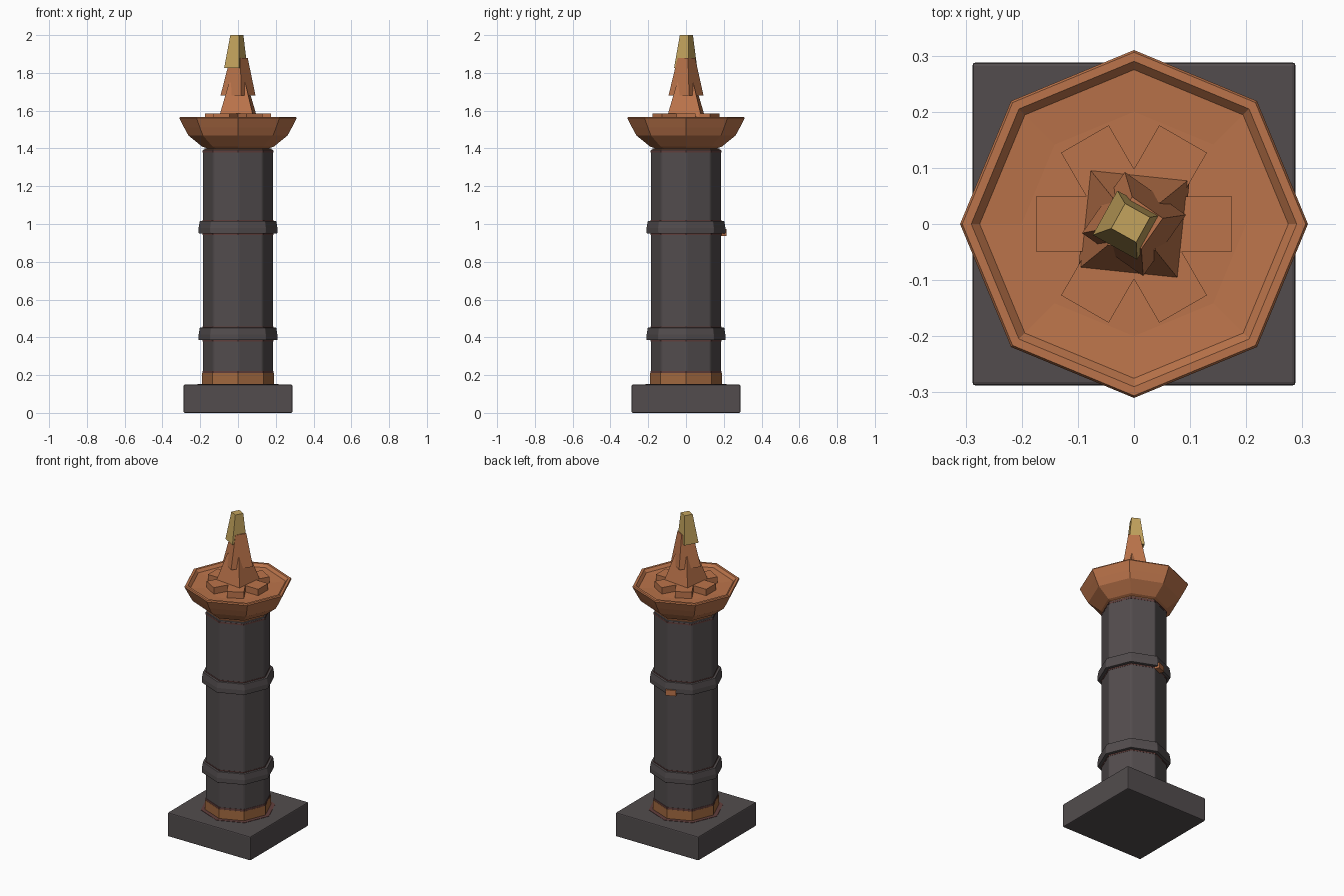
import bpy, math
from math import cos, sin, pi, radians

if "Cube" in bpy.data.objects:
    bpy.data.objects.remove(bpy.data.objects["Cube"])


def mat(name, r, g, b):
    m = bpy.data.materials.new(name)
    m.diffuse_color = (r, g, b, 1)
    m.use_nodes = True
    m.node_tree.nodes["Principled BSDF"].inputs["Base Color"].default_value = m.diffuse_color
    return m


CHARCOAL = mat("charcoal iron", 0.085, 0.073, 0.075)
COPPER = mat("copper", 0.50, 0.175, 0.07)
BRONZE = mat("bronze", 0.36, 0.14, 0.05)
RUST = mat("dark rust", 0.12, 0.05, 0.045)
GOLD = mat("gold", 0.55, 0.37, 0.11)


def lathe(name, profile, material, sides=8, turn=0.0, bevel=0.0):
    """Faceted solid from (radius, z, x shift, y shift) rings, capped at both ends."""
    verts, faces = [], []
    for p in profile:
        r, z, dx, dy = (tuple(p) + (0, 0))[:4]
        for i in range(sides):
            a = turn + 2 * pi * i / sides
            verts.append((dx + r * cos(a), dy + r * sin(a), z))
    for k in range(len(profile) - 1):
        for i in range(sides):
            j = (i + 1) % sides
            a, b = k * sides, (k + 1) * sides
            faces.append((a + i, a + j, b + j, b + i))
    faces.append(tuple(reversed(range(sides))))
    faces.append(tuple(range(len(verts) - sides, len(verts))))
    return solid(name, verts, faces, material, bevel)


def solid(name, verts, faces, material, bevel=0.0):
    me = bpy.data.meshes.new(name)
    me.from_pydata(verts, [], faces)
    me.materials.append(material)
    ob = bpy.data.objects.new(name, me)
    bpy.context.collection.objects.link(ob)
    if bevel:
        mod = ob.modifiers.new("soft edges", "BEVEL")
        mod.width = bevel
        mod.segments = 2
    return ob


def box(name, loc, size, material, turn=0.0, bevel=0.0):
    v = [(x * size[0] / 2, y * size[1] / 2, z * size[2] / 2)
         for z in (-1, 1) for x, y in ((-1, -1), (1, -1), (1, 1), (-1, 1))]
    f = [(3, 2, 1, 0), (4, 5, 6, 7)] + [(i, (i + 1) % 4, 4 + (i + 1) % 4, 4 + i) for i in range(4)]
    ob = solid(name, v, f, material, bevel)
    ob.location = loc
    ob.rotation_euler.z = turn
    return ob


# Square plinth with a faint rust stain round the column foot
box("plinth", (0, 0, 0.075), (0.576, 0.576, 0.15), CHARCOAL, bevel=0.006)
lathe("foot_stain", [(0.215, 0.149), (0.215, 0.152)], RUST)

# Octagonal column: bronze foot, rust line, iron shaft, copper cap
lathe("column_foot", [(0.190, 0.15), (0.190, 0.21)], BRONZE)
lathe("foot_rust_line", [(0.189, 0.21), (0.189, 0.222)], RUST)
lathe("column_shaft", [(0.187, 0.20), (0.187, 1.395)], CHARCOAL, bevel=0.008)
lathe("shaft_rust_line", [(0.188, 1.378), (0.188, 1.388)], RUST)
lathe("column_cap", [(0.178, 1.385), (0.178, 1.40)], COPPER)

# Two iron bands with rust lines beneath
for label, z in (("lower", 0.385), ("upper", 0.95)):
    lathe(label + "_band", [(0.209, z), (0.209, z + 0.03), (0.203, z + 0.066)], CHARCOAL, bevel=0.003)
    lathe(label + "_band_rust", [(0.1885, z - 0.008), (0.1885, z + 0.072)], RUST)

# Small exposed copper patch at the back of the upper band
box("copper_patch", (-0.03, 0.19, 0.955), (0.06, 0.03, 0.035), COPPER, turn=radians(22.5))

# Octagonal fire bowl with a shallow recess
lathe("fire_bowl", [(0.15, 1.395), (0.19, 1.41), (0.262, 1.468), (0.285, 1.51), (0.31, 1.56),
                    (0.306, 1.567), (0.29, 1.567), (0.275, 1.55), (0.20, 1.545)], COPPER)

# Six radiating blocks in the bowl
for i in range(6):
    a = i * pi / 3
    box("bowl_block_%d" % (i + 1), (0.115 * cos(a), 0.115 * sin(a), 1.56),
        (0.12, 0.098, 0.05), COPPER, turn=a)

# Three stacked, twisted four-sided flame tongues
lathe("flame_base", [(0.128, 1.57), (0.060, 1.75)], COPPER, sides=4, turn=radians(39))
lathe("flame_middle", [(0.094, 1.68), (0.047, 1.88, 0.005, 0.002)], COPPER, sides=4, turn=radians(10))
lathe("flame_tip", [(0.064, 1.825, -0.012, -0.002), (0.036, 2.0, -0.006, 0.002)], GOLD,
      sides=4, turn=radians(16))
